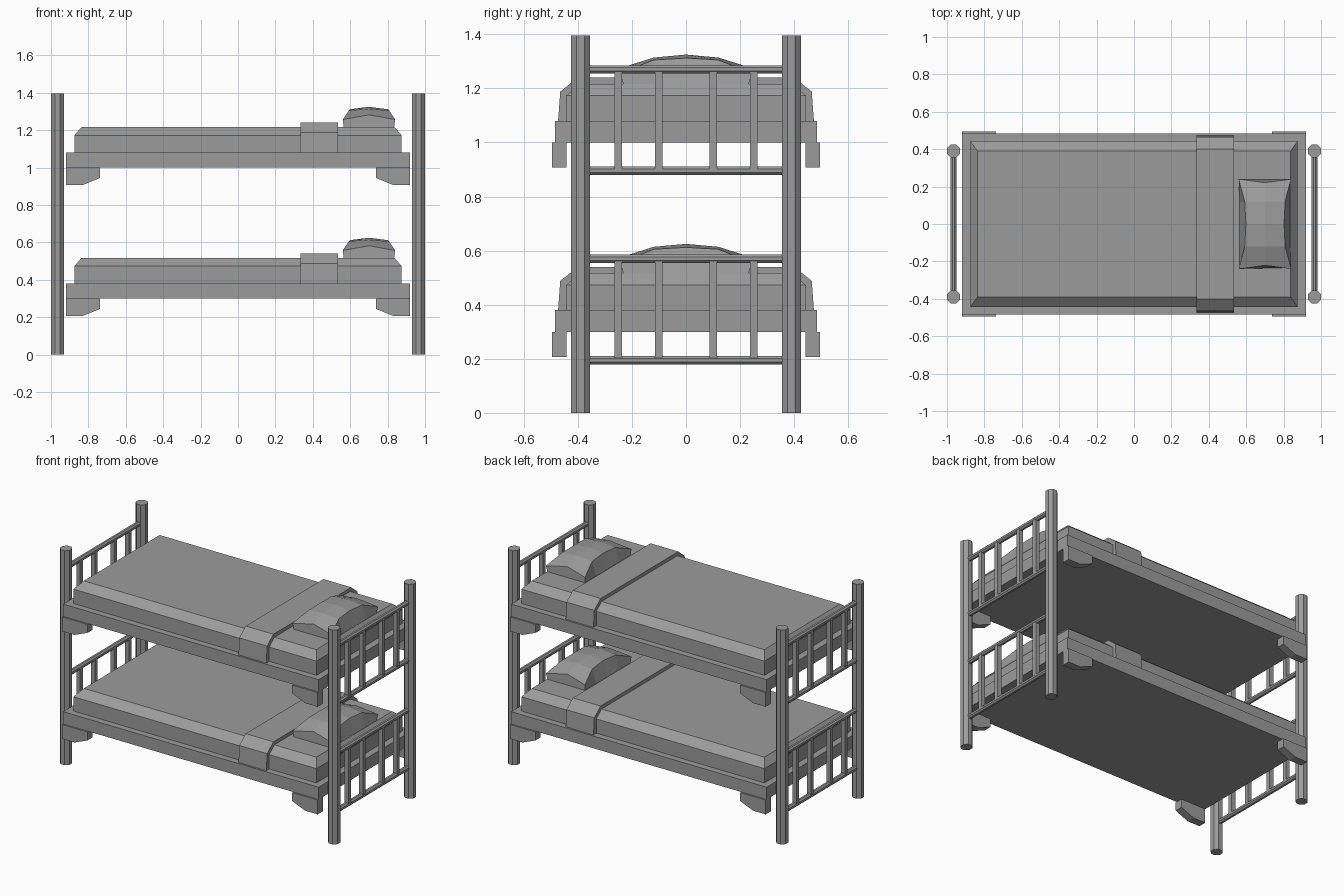
import bpy, bmesh
from math import pi
from mathutils import Matrix

cube = bpy.data.objects.get("Cube")
if cube:
    bpy.data.objects.remove(cube, do_unlink=True)

grey = bpy.data.materials.new("plain grey")
grey.use_nodes = True
colour = (0.33, 0.33, 0.33, 1)
grey.diffuse_color = colour
grey.node_tree.nodes["Principled BSDF"].inputs["Base Color"].default_value = colour


def finish(name, bm):
    bmesh.ops.recalc_face_normals(bm, faces=bm.faces[:])
    mesh = bpy.data.meshes.new(name)
    bm.to_mesh(mesh)
    bm.free()
    mesh.materials.append(grey)
    obj = bpy.data.objects.new(name, mesh)
    bpy.context.collection.objects.link(obj)
    return obj


def loft(name, sections):
    """Skin matching closed outlines and cap both ends."""
    bm = bmesh.new()
    rings = [[bm.verts.new(p) for p in s] for s in sections]
    for a, b in zip(rings, rings[1:]):
        for i in range(len(a)):
            j = (i + 1) % len(a)
            bm.faces.new((a[i], a[j], b[j], b[i]))
    bm.faces.new(rings[0])
    bm.faces.new(rings[-1])
    return finish(name, bm)


def rect(x, y, z):
    return [(-x, -y, z), (x, -y, z), (x, y, z), (-x, y, z)]


def box(name, centre, size):
    bm = bmesh.new()
    bmesh.ops.create_cube(bm, size=1)
    bmesh.ops.scale(bm, vec=size, verts=bm.verts)
    bmesh.ops.translate(bm, vec=centre, verts=bm.verts)
    return finish(name, bm)


def rod(name, centre, radius, length, axis):
    """Eight-sided rod with flats facing the main axes."""
    bm = bmesh.new()
    bmesh.ops.create_cone(bm, cap_ends=True, segments=8, radius1=radius,
                          radius2=radius, depth=length)
    bmesh.ops.rotate(bm, matrix=Matrix.Rotation(pi / 8, 3, 'Z'), verts=bm.verts)
    if axis == 'Y':
        bmesh.ops.rotate(bm, matrix=Matrix.Rotation(pi / 2, 3, 'X'), verts=bm.verts)
    bmesh.ops.translate(bm, vec=centre, verts=bm.verts)
    return finish(name, bm)


def pillow(name, z):
    # station: y, half width of top edge, edge height, middle height
    stations = [(-0.24, 0.14, 0.04, 0.065), (-0.12, 0.108, 0.088, 0.097),
                (0, 0.102, 0.095, 0.108),
                (0.12, 0.108, 0.088, 0.097), (0.24, 0.14, 0.04, 0.065)]
    sections = []
    for y, w, edge, mid in stations:
        end = abs(y) > 0.2
        middle_y = y * 0.92 if end else y
        base_y = y * 0.97
        sections.append([(0.7 - 0.135, base_y, z), (0.7 - w, y, z + edge),
                         (0.7, middle_y, z + mid), (0.7 + w, y, z + edge),
                         (0.7 + 0.135, base_y, z)])
    loft(name, sections)


# Corner posts
for sx, end in ((-1, "foot"), (1, "head")):
    for sy, side in ((-1, "front"), (1, "back")):
        rod(f"{end}_{side}_post", (sx * 0.965, sy * 0.39, 0.6975), 0.0375, 1.395, 'Z')

for level, z in (("lower", 0.30), ("upper", 1.0)):
    # Bed base, bevelled mattress
    box(f"{level}_bed_base", (0, 0, z + 0.04), (1.84, 0.97, 0.08))
    loft(f"{level}_mattress", [rect(0.875, 0.443, z + 0.08),
                               rect(0.875, 0.443, z + 0.173),
                               rect(0.837, 0.39, z + 0.217)])

    # Folded blanket band draped over the mattress
    half = [(0.473, 0.08), (0.465, 0.188), (0.40, 0.24)]
    outline = half + [(-y, h) for y, h in reversed(half)]
    loft(f"{level}_blanket_fold",
         [[(x, y, z + h) for y, h in outline] for x in (0.335, 0.535)])

    pillow(f"{level}_pillow", z + 0.217)

    for sx, end in ((-1, "foot"), (1, "head")):
        # Tapered brackets under the base
        for sy, side in ((-1, "front"), (1, "back")):
            shape = [(0.92, 0), (0.92, -0.093), (0.83, -0.093), (0.737, -0.055), (0.737, 0)]
            loft(f"{level}_{end}_{side}_bracket",
                 [[(sx * x, sy * y, z + h) for x, h in shape] for y in (0.442, 0.495)])
        # End rails and upright bars
        for place, h in (("bottom", -0.105), ("top", 0.27)):
            rod(f"{level}_{end}_{place}_rail", (sx * 0.965, 0, z + h), 0.0165, 0.74, 'Y')
        for i, y in enumerate((-0.25, -0.1, 0.1, 0.25)):
            box(f"{level}_{end}_bar_{i + 1}", (sx * 0.965, y, z + 0.0825),
                (0.028, 0.028, 0.365))
